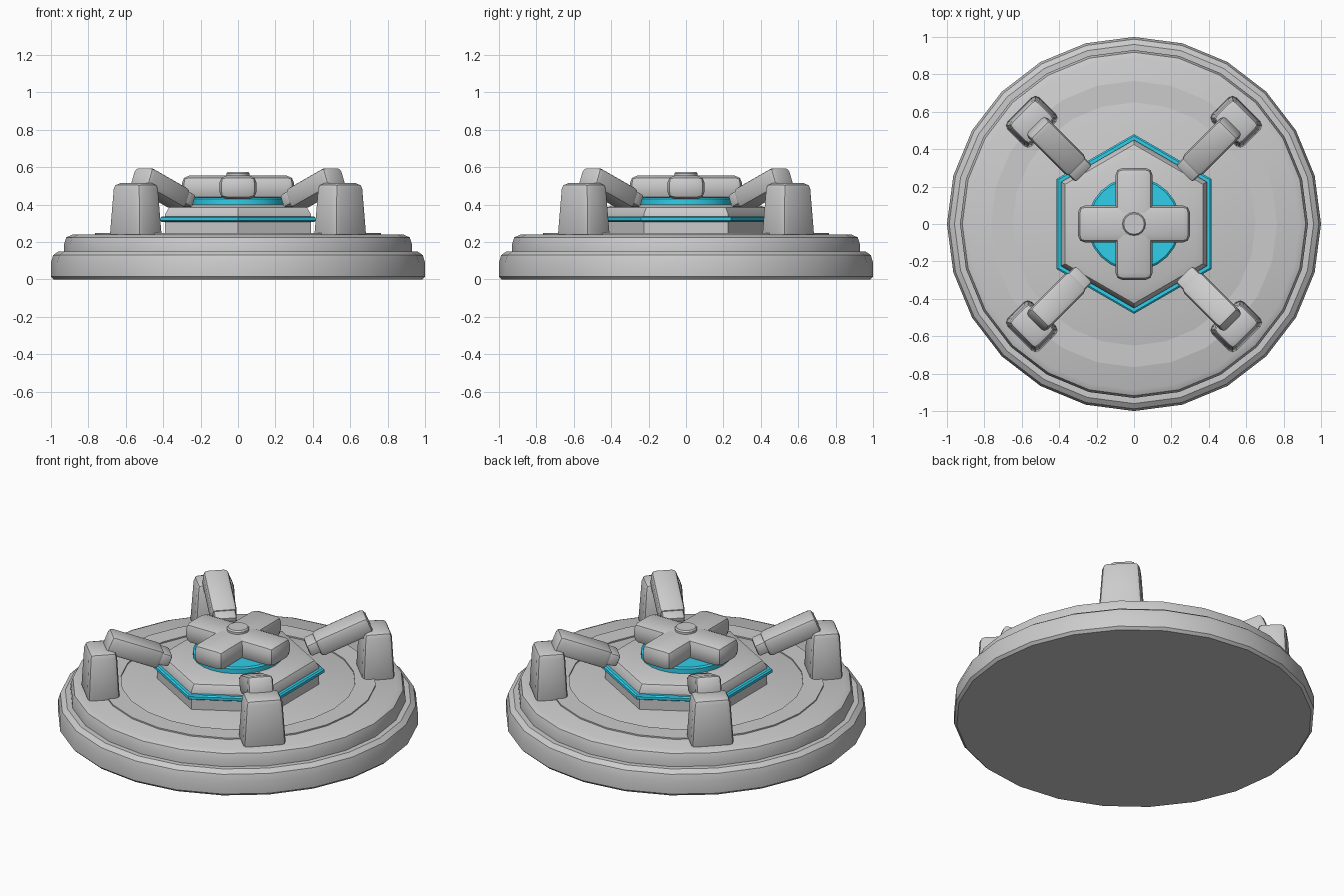
import bpy, bmesh
from math import pi, cos, sin, radians
from mathutils import Matrix

if "Cube" in bpy.data.objects:
    bpy.data.objects.remove(bpy.data.objects["Cube"])

cyan = bpy.data.materials.new("cyan_glow")
cyan.diffuse_color = (0.03, 0.62, 0.82, 1)
cyan.use_nodes = True
cyan.node_tree.nodes["Principled BSDF"].inputs["Base Color"].default_value = cyan.diffuse_color


def finish(bm, name, mat=None, angle=35):
    bmesh.ops.recalc_face_normals(bm, faces=bm.faces)
    me = bpy.data.meshes.new(name)
    bm.to_mesh(me)
    bm.free()
    ob = bpy.data.objects.new(name, me)
    bpy.context.collection.objects.link(ob)
    if mat:
        me.materials.append(mat)
    bpy.ops.object.select_all(action='DESELECT')
    ob.select_set(True)
    bpy.context.view_layer.objects.active = ob
    bpy.ops.object.shade_smooth_by_angle(angle=radians(angle))
    return ob


def lathe(name, profile, sides, mat=None, closed=False):
    """Revolve (radius, z) points; caps both ends unless the profile is a loop."""
    bm = bmesh.new()
    rings = [[bm.verts.new((r * cos(pi / 2 + 2 * pi * i / sides),
                            r * sin(pi / 2 + 2 * pi * i / sides), z))
              for i in range(sides)] for r, z in profile]
    pairs = list(zip(rings, rings[1:]))
    if closed:
        pairs.append((rings[-1], rings[0]))
    else:
        bm.faces.new(rings[0])
        bm.faces.new(rings[-1])
    for a, b in pairs:
        for i in range(sides):
            j = (i + 1) % sides
            bm.faces.new((a[i], a[j], b[j], b[i]))
    return finish(bm, name, mat)


def block(name, size, matrix, bevel, taper=1.0):
    """Rounded box, optionally narrowed towards its top."""
    bm = bmesh.new()
    bmesh.ops.create_cube(bm, size=1)
    for v in bm.verts:
        k = taper if v.co.z > 0 else 1
        v.co = (v.co.x * size[0] * k, v.co.y * size[1] * k, v.co.z * size[2])
    bmesh.ops.bevel(bm, geom=bm.edges[:], offset=bevel, segments=2,
                    profile=0.5, affect='EDGES')
    bm.transform(matrix)
    return finish(bm, name, angle=40)


# Stepped round base with a thin raised ring
lathe("base_disc", [(0.985, 0), (1, 0.015), (1, 0.09), (0.988, 0.13), (0.96, 0.15), (0.9, 0.15)], 24)
lathe("base_step", [(0.93, 0.14), (0.93, 0.19), (0.918, 0.225), (0.885, 0.24)], 24)
lathe("base_ring", [(0.65, 0.235), (0.65, 0.248), (0.765, 0.248), (0.765, 0.235)], 24, closed=True)

# Hexagonal core with a cyan band
lathe("hex_lower", [(0.45, 0.235), (0.45, 0.32)], 6)
lathe("hex_band", [(0.47, 0.308), (0.48, 0.314), (0.48, 0.33), (0.47, 0.337)], 6, cyan)
lathe("hex_upper", [(0.45, 0.33), (0.45, 0.35), (0.425, 0.385), (0.375, 0.402)], 6)
lathe("core_disc", [(0.25, 0.395), (0.25, 0.43), (0.24, 0.438)], 24, cyan)

# Cross handle and button
for name, turn in (("cross_bar_x", 0), ("cross_bar_y", pi / 2)):
    block(name, (0.6, 0.2, 0.125),
          Matrix.Translation((0, 0, 0.4925)) @ Matrix.Rotation(turn, 4, 'Z'), 0.04)
lathe("cross_button", [(0.062, 0.54), (0.062, 0.567), (0.055, 0.575)], 16)

# Four clamps on the diagonals: post, sloping arm, small tip
for i in range(4):
    spin = Matrix.Rotation(pi / 4 + i * pi / 2, 4, 'Z')
    tilt = Matrix.Rotation(radians(-22), 4, 'Y')
    block(f"clamp_post_{i}", (0.185, 0.245, 0.295),
          spin @ Matrix.Translation((0.773, 0, 0.367)), 0.03, 0.84)
    block(f"clamp_arm_{i}", (0.32, 0.145, 0.115),
          spin @ Matrix.Translation((0.588, 0, 0.489)) @ tilt, 0.026)
    block(f"clamp_tip_{i}", (0.08, 0.125, 0.075),
          spin @ Matrix.Translation((0.425, 0, 0.432)) @ tilt, 0.015)
